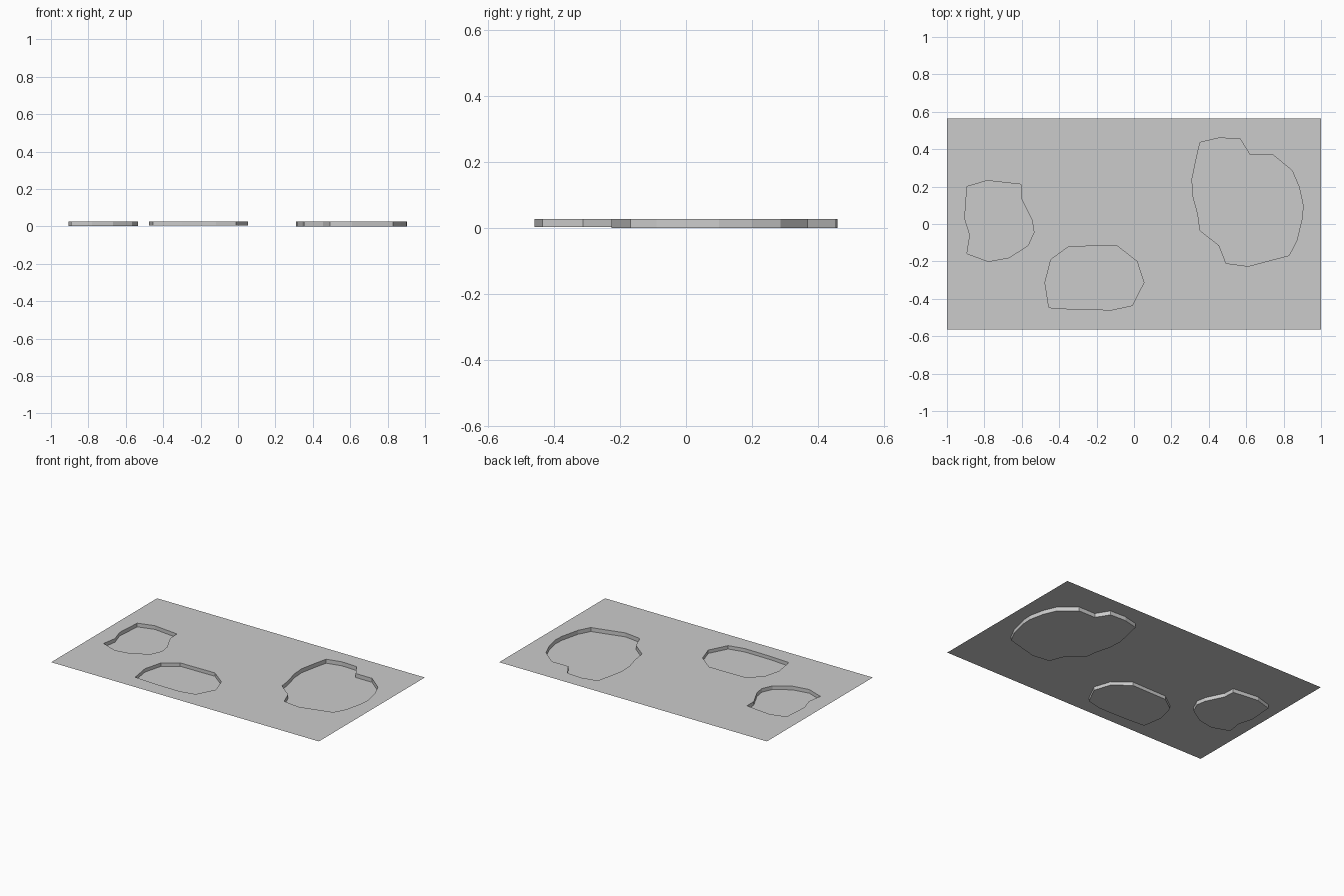
import bpy, bmesh

if "Cube" in bpy.data.objects:
    bpy.data.objects.remove(bpy.data.objects["Cube"])

TOP = 0.027
HALF_X, HALF_Y = 1.0, 0.565

# pond outlines with floor heights
PONDS = {
    "left_pond": (0.002, [
        (-.893, .20), (-.785, .232), (-.605, .212), (-.602, .136), (-.545, .02),
        (-.535, -.045), (-.567, -.115), (-.668, -.18), (-.78, -.2),
        (-.893, -.158), (-.877, -.06), (-.905, .03)]),
    "middle_pond": (0.004, [
        (-.444, -.19), (-.348, -.12), (-.09, -.117), (.016, -.2), (.053, -.313),
        (-.01, -.436), (-.118, -.459), (-.3, -.457), (-.455, -.447), (-.476, -.313)]),
    "right_pond": (0.0, [
        (.353, .436), (.455, .46), (.567, .455), (.62, .37), (.743, .37),
        (.845, .286), (.882, .2), (.904, .1), (.9, .035), (.87, -.09),
        (.829, -.168), (.61, -.226), (.492, -.21), (.455, -.115), (.353, -.035),
        (.342, .05), (.316, .147), (.31, .238), (.332, .345)]),
}


def ring(bm, points, z):
    return [bm.verts.new((x, y, z)) for x, y in points]


def finish(bm, name):
    mesh = bpy.data.meshes.new(name)
    bm.to_mesh(mesh)
    bm.free()
    obj = bpy.data.objects.new(name, mesh)
    bpy.context.collection.objects.link(obj)


# flat sheet with pond-shaped openings
bm = bmesh.new()
border = [(-HALF_X, -HALF_Y), (HALF_X, -HALF_Y), (HALF_X, HALF_Y), (-HALF_X, HALF_Y)]
edges = []
for outline in [border] + [p for _, p in PONDS.values()]:
    vs = ring(bm, outline, TOP)
    edges += [bm.edges.new((vs[i - 1], vs[i])) for i in range(len(vs))]
bmesh.ops.triangle_fill(bm, edges=edges, use_beauty=True, normal=(0, 0, 1))
bmesh.ops.dissolve_limit(bm, angle_limit=0.01, verts=[], edges=bm.edges[:])
for f in bm.faces:
    f.normal_update()
    if f.normal.z < 0:
        f.normal_flip()
finish(bm, "ground_sheet")

# sunken basins: vertical walls facing inward and a flat floor
for name, (floor, outline) in PONDS.items():
    bm = bmesh.new()
    hi, lo = ring(bm, outline, TOP), ring(bm, outline, floor)
    for i in range(len(hi)):
        bm.faces.new((hi[i - 1], hi[i], lo[i], lo[i - 1]))
    bm.faces.new(lo[::-1])
    bm.normal_update()
    finish(bm, name)
